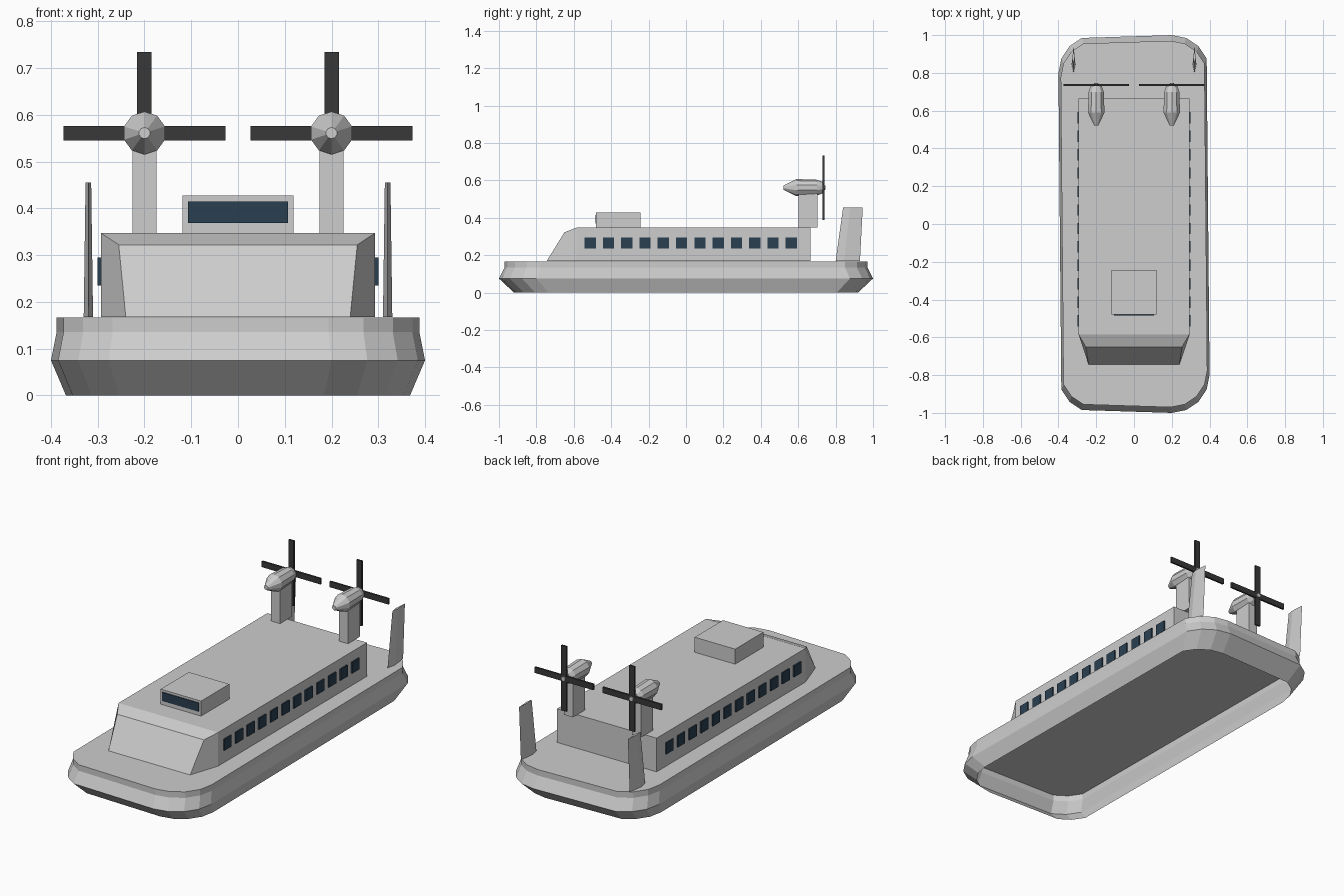
import bpy, bmesh, math
from mathutils import Matrix, Vector

if "Cube" in bpy.data.objects:
    bpy.data.objects.remove(bpy.data.objects["Cube"], do_unlink=True)


def material(name, rgb):
    m = bpy.data.materials.new(name)
    m.use_nodes = True
    m.diffuse_color = (*rgb, 1)
    m.node_tree.nodes["Principled BSDF"].inputs["Base Color"].default_value = (*rgb, 1)
    return m


GREY = material("hull grey", (0.61, 0.61, 0.61))
GLASS = material("dark blue glass", (0.023, 0.05, 0.082))
BLADE = material("blade charcoal", (0.04, 0.04, 0.04))


def finish(bm, name, mat):
    bmesh.ops.recalc_face_normals(bm, faces=bm.faces)
    mesh = bpy.data.meshes.new(name)
    bm.to_mesh(mesh)
    bm.free()
    mesh.materials.append(mat)
    ob = bpy.data.objects.new(name, mesh)
    bpy.context.collection.objects.link(ob)
    return ob


def loft(name, rings, mat, open_start=False):
    """Skin a stack of equal-length point rings and cap the ends."""
    bm = bmesh.new()
    rows = [[bm.verts.new(p) for p in ring] for ring in rings]
    n = len(rows[0])
    for a, b in zip(rows, rows[1:]):
        for i in range(n):
            j = (i + 1) % n
            bm.faces.new((a[i], a[j], b[j], b[i]))
    if not open_start:
        bm.faces.new(rows[0])
    bm.faces.new(rows[-1])
    return finish(bm, name, mat)


def add_box(bm, lo, hi):
    lo, hi = Vector(lo), Vector(hi)
    place = Matrix.Translation((lo + hi) / 2) @ Matrix.Diagonal((*(hi - lo), 1))
    bmesh.ops.create_cube(bm, size=1, matrix=place)


def box(name, lo, hi, mat):
    bm = bmesh.new()
    add_box(bm, lo, hi)
    return finish(bm, name, mat)


# Rounded hull outline: corner signs with the arc steps used at each corner
outline = []
corners = ((1, 1, range(1, 5)), (-1, 1, range(1, 5)), (-1, -1, range(1, 4)), (1, -1, range(5)))
for quarter, (sx, sy, steps) in enumerate(corners):
    for k in steps:
        a = (quarter + k / 4) * math.pi / 2
        outline.append((sx * 0.2 + 0.2 * math.cos(a), sy * 0.8 + 0.2 * math.sin(a)))


def hull_ring(scale, z):
    return [(x * scale, y * scale, z) for x, y in outline]


# Hollow air cushion hull, open below and closed by the deck
loft("hull", [hull_ring(0.92, 0), hull_ring(1, 0.075), hull_ring(0.97, 0.135),
              hull_ring(0.97, 0.167)], GREY, open_start=True)

# Cabin with a sloped, narrowed nose
LOW, ROOF, W = 0.168, 0.347, 0.293
loft("cabin", [
    [(-W, 0.665, LOW), (W, 0.665, LOW), (W, 0.665, ROOF), (-W, 0.665, ROOF)],
    [(-W, -0.585, LOW), (W, -0.585, LOW), (W, -0.585, ROOF), (-W, -0.585, ROOF)],
    [(-0.24, -0.745, LOW), (0.24, -0.745, LOW), (0.255, -0.65, 0.322), (-0.255, -0.65, 0.322)],
], GREY)

# Bridge and its window
box("bridge", (-0.119, -0.48, ROOF), (0.119, -0.243, 0.427), GREY)
box("bridge_window", (-0.107, -0.485, 0.369), (0.107, -0.479, 0.415), GLASS)

for side, label in ((1, "left"), (-1, "right")):
    # Row of cabin windows
    bm = bmesh.new()
    for i in range(12):
        y = -0.512 + i * 0.0977
        xs = sorted((side * (W - 0.001), side * (W + 0.007)))
        add_box(bm, (xs[0], y - 0.03, 0.235), (xs[1], y + 0.03, 0.295))
    finish(bm, label + "_cabin_windows", GLASS)

    # Tail fin with a kite-shaped section
    def fin_ring(front, back, half, z):
        mid = front + (back - front) * 0.35
        x = side * 0.32
        return [(x, front, z), (x + half, mid, z), (x, back, z), (x - half, mid, z)]
    loft(label + "_fin", [fin_ring(0.80, 0.93, 0.01, LOW), fin_ring(0.84, 0.945, 0.006, 0.455)], GREY)

    # Engine pylon
    cx, cz = side * 0.2, 0.561
    box(label + "_pylon", (cx - 0.026, 0.602, ROOF), (cx + 0.026, 0.702, 0.535), GREY)

    # Engine nacelle and propeller hub
    def disc(y, r, n=10):
        angles = [math.pi / 2 + math.tau * k / n for k in range(n)]
        return [(cx + r * math.cos(a), y, cz + r * math.sin(a)) for a in angles]
    loft(label + "_nacelle", [disc(0.522, 0.012), disc(0.59, 0.046),
                              disc(0.70, 0.042), disc(0.73, 0.031)], GREY)
    loft(label + "_hub", [disc(0.725, 0.014), disc(0.746, 0.011)], GREY)

    # Four-bladed propeller
    bm = bmesh.new()
    add_box(bm, (cx - 0.173, 0.731, cz - 0.0155), (cx + 0.173, 0.741, cz + 0.0155))
    add_box(bm, (cx - 0.0155, 0.7305, cz - 0.173), (cx + 0.0155, 0.7405, cz + 0.173))
    finish(bm, label + "_propeller", BLADE)
